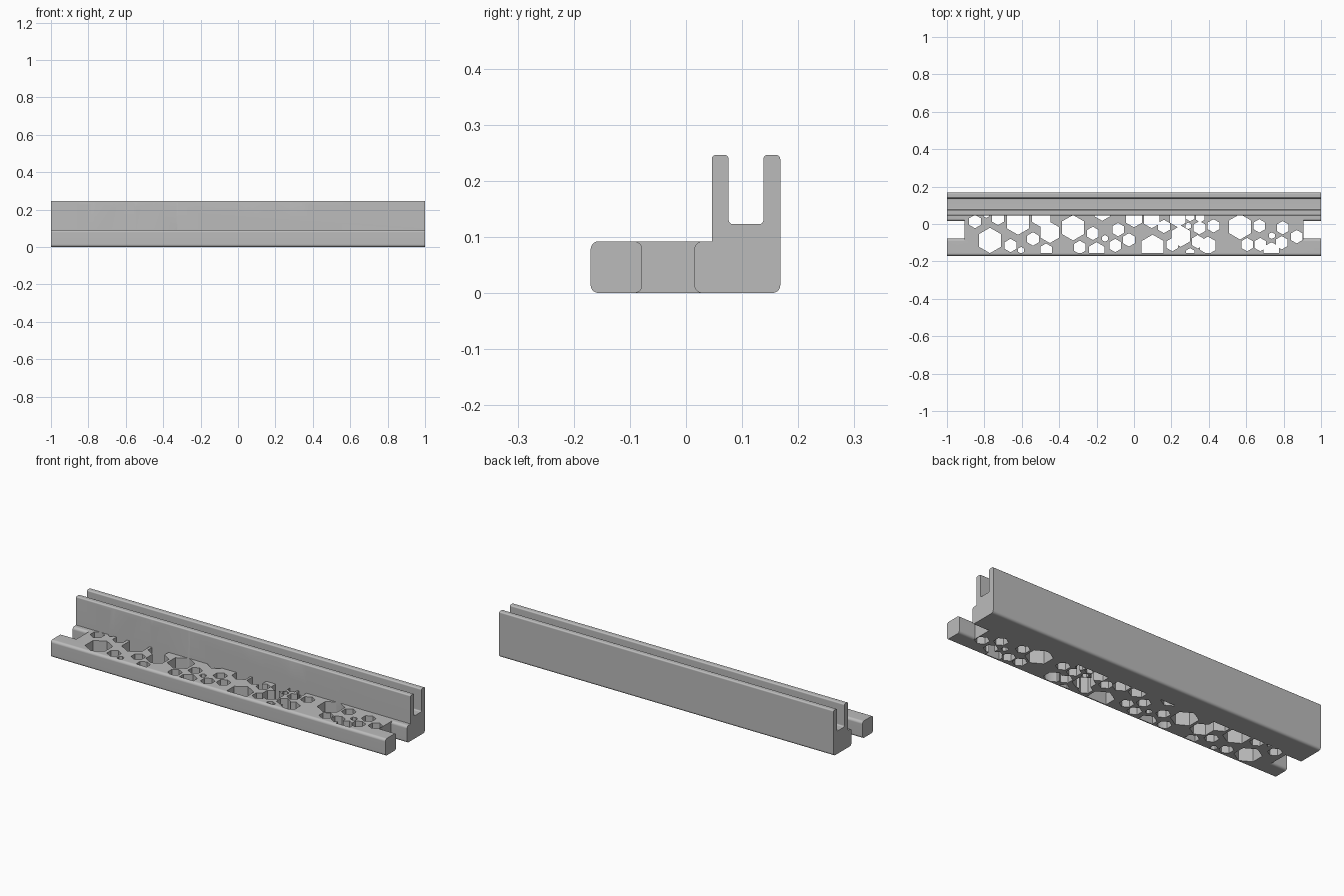
import bpy
import bmesh
from math import radians, sin, cos, pi
from mathutils import Vector

default = bpy.data.objects.get("Cube")
if default:
    bpy.data.objects.remove(default, do_unlink=True)

grey = bpy.data.materials.new("plain grey")
grey.use_nodes = True
colour = (0.5, 0.5, 0.5, 1)
grey.diffuse_color = colour
grey.node_tree.nodes["Principled BSDF"].inputs["Base Color"].default_value = colour


def finish(bm, name):
    bmesh.ops.recalc_face_normals(bm, faces=bm.faces)
    mesh = bpy.data.meshes.new(name)
    bm.to_mesh(mesh)
    bm.free()
    mesh.materials.append(grey)
    obj = bpy.data.objects.new(name, mesh)
    bpy.context.collection.objects.link(obj)
    return obj


def rounded(corners, steps=5):
    """Turn (y, z, radius) corners into an outline with rounded corners."""
    outline = []
    for i, (y, z, radius) in enumerate(corners):
        here = Vector((y, z))
        if not radius:
            outline.append(here)
            continue
        before = (Vector(corners[i - 1][:2]) - here).normalized()
        after = (Vector(corners[(i + 1) % len(corners)][:2]) - here).normalized()
        centre = here + (before + after) * radius
        for k in range(steps + 1):
            a = k / steps * pi / 2
            outline.append(centre - after * radius * cos(a) - before * radius * sin(a))
    return outline


def extrude_along_x(name, corners, half):
    bm = bmesh.new()
    face = bm.faces.new([bm.verts.new((-half, p.x, p.y)) for p in rounded(corners)])
    top = bmesh.ops.extrude_face_region(bm, geom=[face])["geom"]
    moved = [v for v in top if isinstance(v, bmesh.types.BMVert)]
    bmesh.ops.translate(bm, verts=moved, vec=(2 * half, 0, 0))
    return finish(bm, name)


def combine(target, other, operation):
    mod = target.modifiers.new(operation.lower(), "BOOLEAN")
    mod.object, mod.operation, mod.solver = other, operation, "EXACT"
    mod.use_self = True
    bpy.context.view_layer.objects.active = target
    bpy.ops.object.modifier_apply(modifier=mod.name)
    bpy.data.objects.remove(other, do_unlink=True)


FRONT, BACK, DECK = -0.17, 0.168, 0.092
WALL, TOP, FLOOR = 0.046, 0.246, 0.123
R, SMALL = 0.014, 0.007

# Back channel with its two upright walls and rounded foot
bracket = extrude_along_x("channel_bracket", [
    (0.015, 0, R), (BACK, 0, R), (BACK, TOP, SMALL), (0.138, TOP, SMALL),
    (0.138, FLOOR, SMALL), (0.076, FLOOR, SMALL), (0.076, TOP, SMALL),
    (WALL, TOP, SMALL), (WALL, DECK, 0), (0.015, DECK, R)], 1)

# Front rail
rail = extrude_along_x("front_rail", [
    (FRONT, 0, R), (-0.078, 0, R), (-0.078, DECK, R), (FRONT, DECK, R)], 1)

# Perforated deck joining rail and channel, shorter to leave the end notches
deck = extrude_along_x("deck", [
    (-0.13, 0, 0), (0.04, 0, 0), (0.04, DECK, 0), (-0.13, DECK, 0)], 0.905)
combine(bracket, rail, "UNION")
combine(bracket, deck, "UNION")

# Hexagonal holes: radius -> centres
holes = {
    0.018: [(-.155, -.077), (.737, -.062), (-.604, -.14), (.29, -.01), (-.79, .05)],
    0.026: [(.3, .04), (.355, .035), (.3, -.155)],
    0.036: [(-.85, .013), (-.727, .03), (-.66, -.115), (-.54, -.08), (-.47, -.14),
            (-.29, -.125), (-.22, -.05), (-.085, -.03), (-.1, -.115), (-.027, -.085),
            (.16, -.013), (.205, -.11), (.35, -.02), (.34, -.095), (.425, -.01),
            (.605, -.11), (.67, -.01), (.675, -.11), (.795, -.02), (.79, -.1),
            (.87, -.068)],
    0.048: [(-.2, -.145), (0, .03), (.095, .025), (.235, .03), (.395, -.115),
            (.735, -.145), (-.17, .065)],
    0.057: [(-.497, .04), (-.45, -.045), (.25, -.065)],
    0.068: [(-.77, -.088), (-.62, .01), (-.326, -.02), (.1, -.125), (.567, -.015)],
}
bm = bmesh.new()
for radius, centres in holes.items():
    for x, y in centres:
        ring = []
        for k in range(6):
            a = k * pi / 3 + pi / 6
            ring.append(bm.verts.new((x + radius * cos(a), y + radius * sin(a), -0.1)))
        bm.faces.new(ring)
# Keep the holes clear of the upright wall and the rail's front edge
for limit, side in ((WALL, 1), (-0.155, -1)):
    geom = bm.verts[:] + bm.edges[:] + bm.faces[:]
    bmesh.ops.bisect_plane(bm, geom=geom, plane_co=(0, limit, 0),
                           plane_no=(0, side, 0), clear_outer=True)
raised = bmesh.ops.extrude_face_region(bm, geom=bm.faces[:])["geom"]
bmesh.ops.translate(bm, vec=(0, 0, 0.4),
                    verts=[v for v in raised if isinstance(v, bmesh.types.BMVert)])
cutter = finish(bm, "hole_cutter")
combine(bracket, cutter, "DIFFERENCE")

# Smooth the rounded edges, keep the rest crisp
bpy.ops.object.select_all(action="DESELECT")
bracket.select_set(True)
bpy.context.view_layer.objects.active = bracket
bpy.ops.object.shade_smooth_by_angle(angle=radians(30))
weighted = bracket.modifiers.new("weighted normals", "WEIGHTED_NORMAL")
weighted.keep_sharp = True
